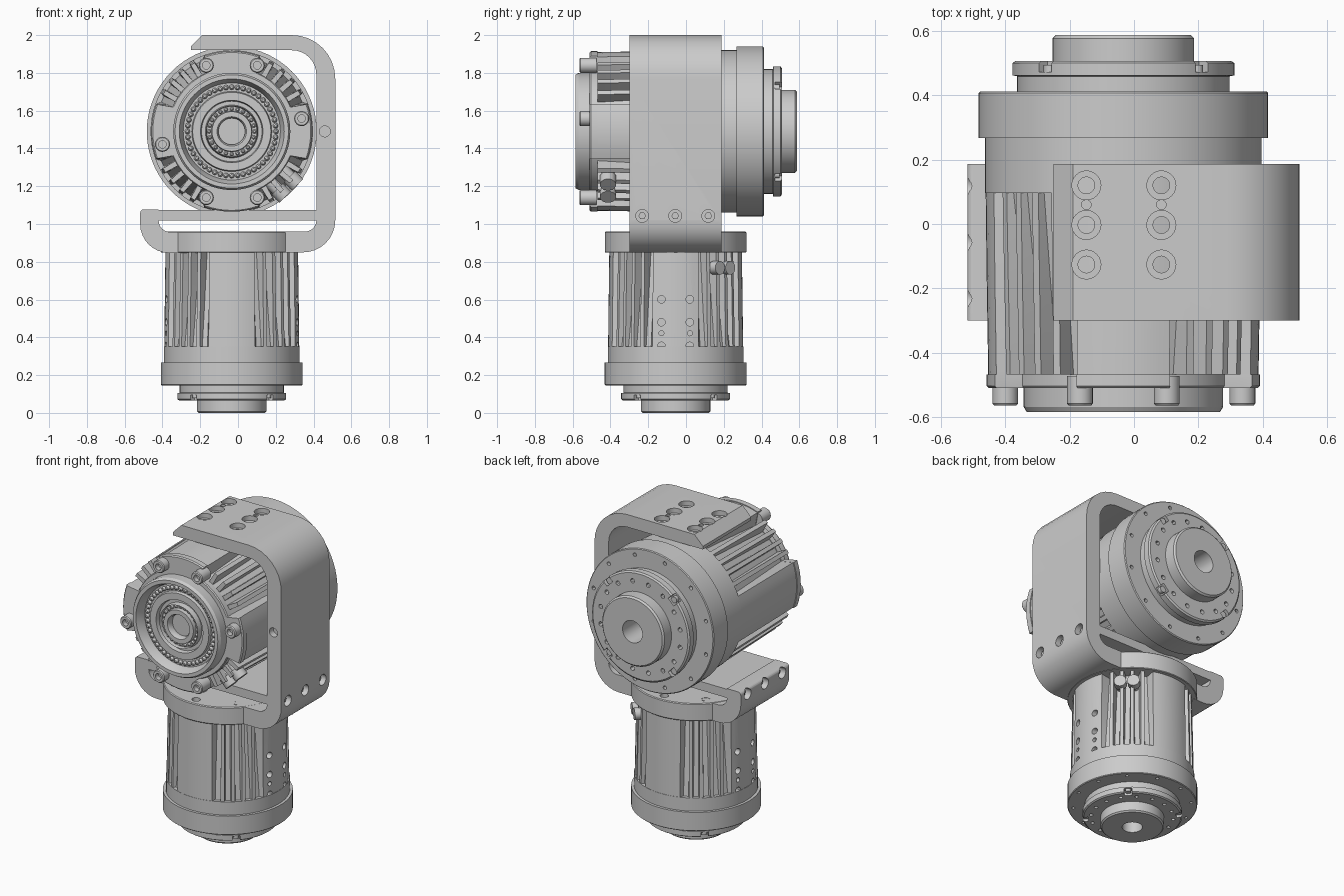
import bpy, bmesh
from math import sin, cos, pi, radians
from mathutils import Matrix, Vector

if "Cube" in bpy.data.objects:
    bpy.data.objects.remove(bpy.data.objects["Cube"])

T, R = Matrix.Translation, Matrix.Rotation


def make(name, bm, M=Matrix()):
    bmesh.ops.transform(bm, matrix=M, verts=bm.verts)
    bmesh.ops.recalc_face_normals(bm, faces=bm.faces)
    me = bpy.data.meshes.new(name)
    bm.to_mesh(me)
    bm.free()
    ob = bpy.data.objects.new(name, me)
    bpy.context.collection.objects.link(ob)
    return ob


def loft(bm, rings):
    rows = [[bm.verts.new(p) for p in r] for r in rings]
    n = len(rows[0])
    for a, b in zip(rows, rows[1:]):
        for i in range(n):
            j = (i + 1) % n
            bm.faces.new((a[i], a[j], b[j], b[i]))
    bm.faces.new(rows[0][::-1])
    bm.faces.new(rows[-1])


def lathe(bm, prof, M=Matrix(), seg=64):
    """Revolve (radius, height) points; both ends are capped."""
    loft(bm, [[M @ Vector((r * cos(2 * pi * i / seg), r * sin(2 * pi * i / seg), z))
               for i in range(seg)] for r, z in prof])


def rod(bm, p, d, r, length, seg=20):
    """Cylinder centred on p along direction d."""
    M = T(p) @ Vector(d).to_track_quat('Z', 'Y').to_matrix().to_4x4()
    lathe(bm, [(r, -length / 2), (r, length / 2)], M, seg)


def box(bm, M, size):
    bmesh.ops.create_cube(bm, size=1, matrix=M @ Matrix.Diagonal((*size, 1)))


def cut(ob, bm, M=Matrix()):
    """Subtract the cutter solids from ob and bake the result."""
    cutter = make("cutter", bm, M)
    cutter.hide_render = True
    mod = ob.modifiers.new("cut", 'BOOLEAN')
    mod.operation, mod.object, mod.solver = 'DIFFERENCE', cutter, 'EXACT'
    mod.use_self = True
    dg = bpy.context.evaluated_depsgraph_get()
    me = bpy.data.meshes.new_from_object(ob.evaluated_get(dg))
    ob.modifiers.clear()
    ob.data = me
    bpy.data.objects.remove(cutter)


def polar(a, outer, root, fins=True):
    """Section with four smooth panels and four recessed, finned sectors."""
    pts = []
    for q in range(4):
        row = [(d, 1) for d in range(-20, 21, 5)] + [(22.5, 0)]
        for c in (30, 40, 50, 60):
            row += [(c - 2.5, 0), (c - 1.7, .92), (c + 1.7, .92), (c + 2.5, 0)] if fins else [(c, 0)]
        row.append((67.5, 0))
        for d, t in row:
            r, th = root + (outer - root) * t, radians(d + 90 * q)
            pts.append((r * cos(th), r * sin(th), a))
    return pts


def pt(r, deg, a):
    return (r * cos(radians(deg)), r * sin(radians(deg)), a)


def motor(tag, M, fin_start, gland_deg, gland_a):
    # output boss, disc and flange, with bolt holes and notches
    bm = bmesh.new()
    lathe(bm, [(.07, .35), (.07, .0), (.21, 0), (.22, .01), (.22, .08), (.335, .08), (.345, .087),
               (.345, .125), (.33, .128), (.33, .175), (.445, .175), (.45, .18), (.45, .32),
               (.43, .32), (.43, fin_start), (.05, fin_start)], seg=72)
    hub = make(tag + "_output_flange", bm, M)
    bm = bmesh.new()
    for i in range(16):
        rod(bm, pt(.285, i * 22.5 + 11.25, .08), (0, 0, 1), .014, .06, 12)
    for i in range(12):
        rod(bm, pt(.41, i * 30 + 15, .175), (0, 0, 1), .012, .06, 12)
    for i in range(4):
        box(bm, R(pi / 4 + i * pi / 2, 4, 'Z') @ T((.335, 0, .09)), (.06, .055, .05))
    cut(hub, bm, M)
    bm = bmesh.new()
    for i in range(4):
        rod(bm, pt(.322, 45 + 90 * i, .108), (0, 0, 1), .02, .03, 16)
    make(tag + "_disc_screws", bm, M)

    # finned housing
    bm = bmesh.new()
    loft(bm, [polar(fin_start - .005, .428, .405), polar(fin_start + .25, .425, .375),
              polar(1.055, .42, .335)])
    body = make(tag + "_finned_housing", bm, M)
    bm = bmesh.new()
    for s in (-1, 1):
        for y in (-.09, .09):
            for a, r in ((.425, .024), (.505, .016), (.575, .024), (.72, .024)):
                if a > fin_start + .03 or tag == "lower":
                    rod(bm, (s * .42, y, a), (1, 0, 0), r, .08, 16)
    if tag == "lower":
        cut(body, bm, M)
    else:
        bm.free()

    # twin cable glands
    bm = bmesh.new()
    t = radians(gland_deg)
    d = Vector((cos(t), sin(t), 0))
    side = Vector((-sin(t), cos(t), 0))
    for s in (-.046, .046):
        rod(bm, d * .36 + side * s + Vector((0, 0, gland_a)), d, .034, .12)
        rod(bm, d * .415 + side * s + Vector((0, 0, gland_a)), d, .043, .06)
    make(tag + "_cable_glands", bm, M)


lower_M = T((-.033, -.055, 0)) @ Matrix.Scale(.835, 4)
upper_M = T((-.033, .587, 1.49)) @ R(pi / 2, 4, 'X')
motor("lower", lower_M, .42, 45, .92)
motor("upper", upper_M, .49, -45, 1.0)

# rear cover of the upper motor
bm = bmesh.new()
loft(bm, [polar(1.055, .425, .34, False), polar(1.09, .425, .34, False), polar(1.097, .418, .335, False)])
make("rear_cover", bm, upper_M)

# stepped bearing seat with ball rows
bm = bmesh.new()
lathe(bm, [(.31, 1.09), (.31, 1.155), (.3, 1.172), (.278, 1.172), (.262, 1.135), (.257, 1.112),
           (.212, 1.112), (.207, 1.13), (.165, 1.13), (.16, 1.105), (.14, 1.105), (.135, 1.14),
           (.132, 1.115), (.108, 1.115), (.105, 1.14), (.078, 1.14), (.07, 1.125), (.07, 1.1)], seg=72)
make("bearing_seat", bm, upper_M)
bm = bmesh.new()
for n, r, s in ((48, .2345, .014), (24, .12, .011)):
    for i in range(n):
        bmesh.ops.create_uvsphere(bm, u_segments=10, v_segments=6, radius=s,
                                  matrix=T(pt(r, 360 * i / n, 1.117)))
make("bearing_balls", bm, upper_M)

# socket head bolts on the rear cover
bm = bmesh.new()
for x, y in ((.135, .35), (-.135, .35), (.135, -.35), (-.135, -.35), (.37, .068), (-.367, -.068)):
    lathe(bm, [(.04, 1.06), (.04, 1.145), (.035, 1.151), (.02, 1.151), (.02, 1.12)], T((x, y, 0)), 24)
make("cover_bolts", bm, upper_M)


def arc(cx, cz, r, a0, a1, n=8):
    return [(cx + r * cos(radians(a0 + (a1 - a0) * i / n)),
             cz + r * sin(radians(a0 + (a1 - a0) * i / n))) for i in range(n + 1)]


# C-shaped bracket with an upturned tab
prof = ([(-.25, 1.92), (-.25, 1.94), (-.19, 2.0)] + arc(.285, 1.77, .23, 90, 0) + arc(.345, 1.02, .17, 0, -90)
        + arc(-.365, 1.0, .153, 270, 180) + arc(-.498, 1.058, .02, 180, 90, 4)
        + [(-.42, 1.078)] + arc(-.36, 1.018, .06, 180, 270) + arc(.355, 1.02, .06, -90, 0)
        + arc(.285, 1.79, .13, 0, 90))
bm = bmesh.new()
loft(bm, [[(x, y, z) for x, z in prof] for y in (-.30, .187)])
bracket = make("bracket", bm)
bm = bmesh.new()
for x in (-.148, .085):
    for y in (.12, -.003, -.126):
        rod(bm, (x, y, 1.95), (0, 0, 1), .026, .2)
        rod(bm, (x, y, 2.0), (0, 0, 1), .045, .06, 24)
    rod(bm, (x, .06, 1.98), (0, 0, 1), .015, .08, 12)
for y in (-.232, -.057, .118):
    for x in (-.52, .515):
        rod(bm, (x, y, 1.043), (1, 0, 0), .034, .13)
rod(bm, (.46, -.30, 1.49), (0, 1, 0), .029, .08)
cut(bracket, bm)

# screws in the bracket wall and tab
bm = bmesh.new()
for y in (-.232, -.057, .118):
    for s in (-1, 1):
        rod(bm, (s * .45, y, 1.043), (1, 0, 0), .02, .08, 6)
make("bracket_screws", bm)

# cross plate between wall and tab
bm = bmesh.new()
box(bm, T((0, -.0565, 1.046)), (.84, .487, .055))
make("cross_plate", bm)

# round base joining the bracket to the lower motor
bm = bmesh.new()
lathe(bm, [(.372, .848), (.375, .852), (.375, .955), (.37, .96)], T((-.033, -.055, 0)), 72)
base = make("bracket_base", bm)
bm = bmesh.new()
for i in range(8):
    rod(bm, (-.033 + .32 * cos(i * pi / 4), -.055 + .32 * sin(i * pi / 4), .96), (0, 0, 1), .025, .08)
cut(base, bm)

# smooth shading with crisp edges
for ob in bpy.data.objects:
    ob.select_set(True)
    bpy.context.view_layer.objects.active = ob
bpy.ops.object.shade_smooth_by_angle(angle=radians(30))
